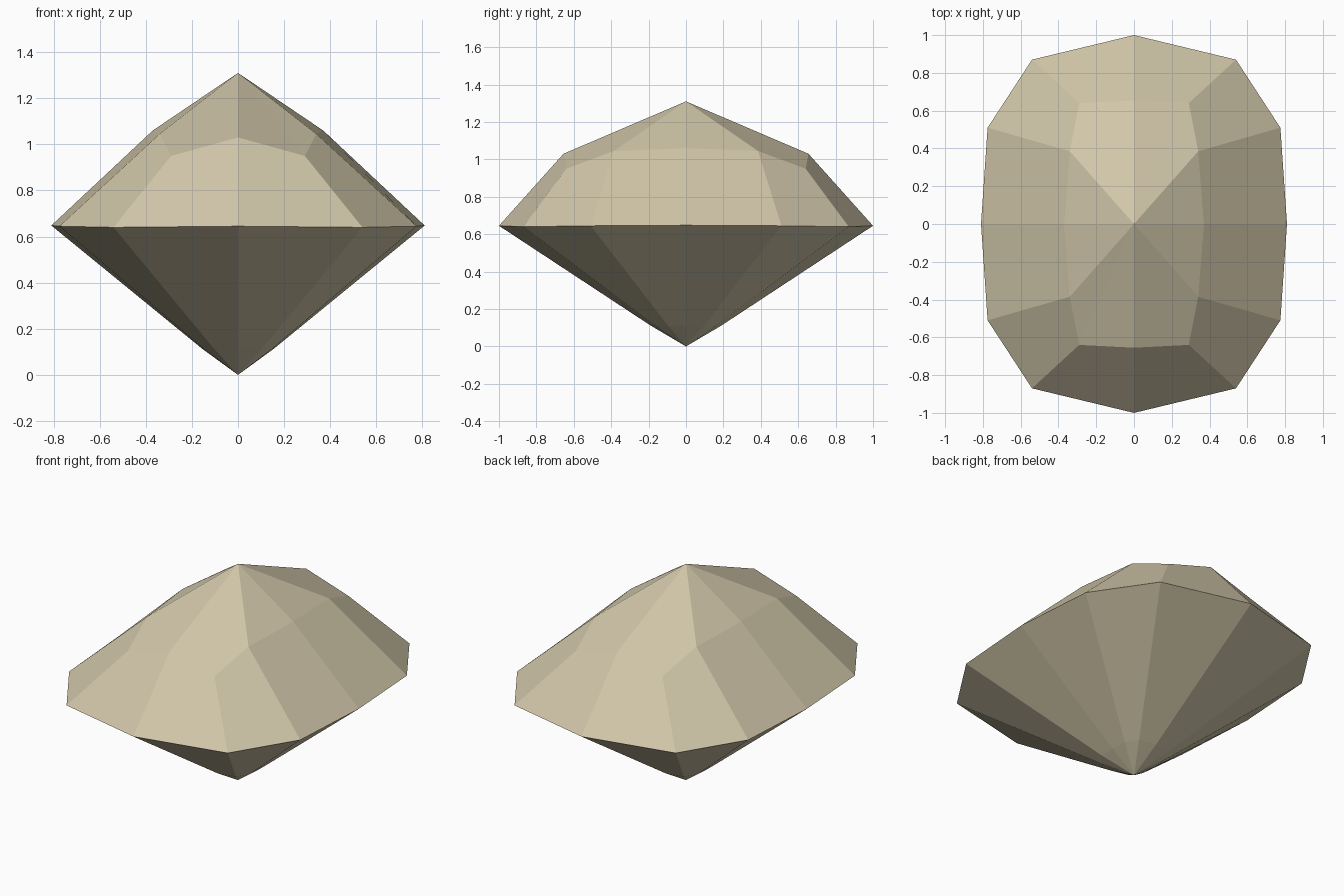
import bpy, bmesh

if "Cube" in bpy.data.objects:
    bpy.data.objects.remove(bpy.data.objects["Cube"])

# Quarter outlines, from +x round to +y: (x, y, z)
GIRDLE = [(0.81, 0, 0.648), (0.775, 0.51, 0.645), (0.54, 0.87, 0.64), (0, 1.0, 0.645)]
CROWN = [(0.37, 0, 1.06), (0.34, 0.385, 1.045), (0.29, 0.64, 0.95), (0, 0.655, 1.03)]
CULET = [(x * 0.19, y * 0.19, 0.112) for x, y, z in GIRDLE]
TOP, BOTTOM = (0, 0, 1.31), (0, 0, 0)


def full_ring(q):
    """Mirror a quarter outline into a closed 12-point ring."""
    half = q + [(-x, y, z) for x, y, z in reversed(q[:-1])]
    return half + [(x, -y, z) for x, y, z in reversed(half[1:-1])]


bm = bmesh.new()
culet, girdle, crown = [[bm.verts.new(p) for p in full_ring(q)]
                        for q in (CULET, GIRDLE, CROWN)]
top, bottom = bm.verts.new(TOP), bm.verts.new(BOTTOM)
n = len(girdle)

# Facets: pavilion below the girdle, crown above, fans closing both ends
for i in range(n):
    j = (i + 1) % n
    bm.faces.new((bottom, culet[j], culet[i]))
    bm.faces.new((culet[i], culet[j], girdle[j], girdle[i]))
    bm.faces.new((girdle[i], girdle[j], crown[j], crown[i]))
    bm.faces.new((crown[i], crown[j], top))

bmesh.ops.recalc_face_normals(bm, faces=bm.faces)
mesh = bpy.data.meshes.new("cut_gemstone")
bm.to_mesh(mesh)
bm.free()

# Single warm sand colour
mat = bpy.data.materials.new("pale sand")
mat.diffuse_color = (0.64, 0.57, 0.40, 1)
mat.use_nodes = True
mat.node_tree.nodes["Principled BSDF"].inputs["Base Color"].default_value = mat.diffuse_color
mesh.materials.append(mat)

gem = bpy.data.objects.new("cut_gemstone", mesh)
bpy.context.collection.objects.link(gem)
